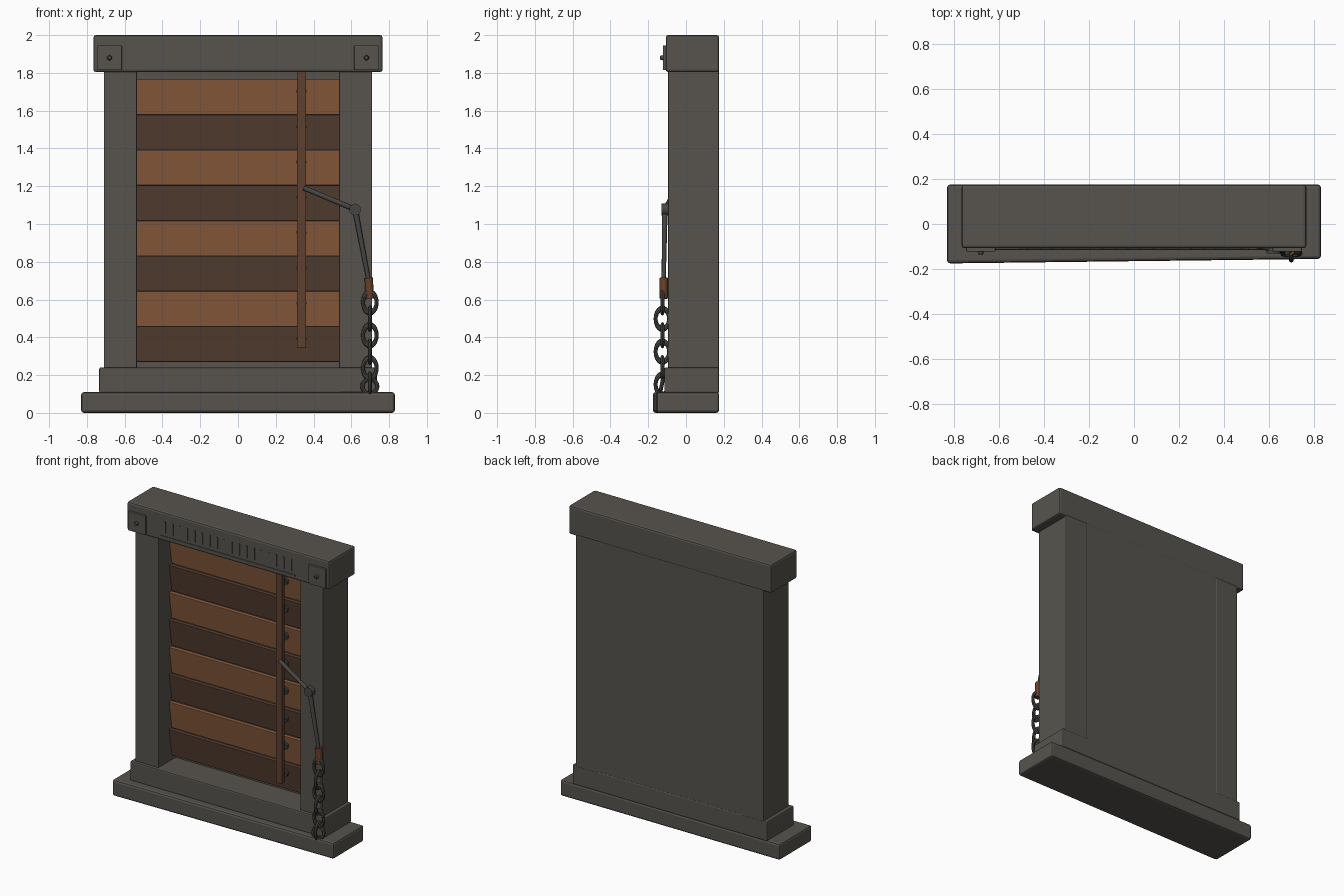
import bpy, bmesh, math
from mathutils import Vector, Matrix

cube = bpy.data.objects.get("Cube")
if cube:
    bpy.data.objects.remove(cube, do_unlink=True)


def material(name, r, g, b):
    m = bpy.data.materials.new(name)
    m.use_nodes = True
    m.diffuse_color = (r, g, b, 1)
    m.node_tree.nodes["Principled BSDF"].inputs["Base Color"].default_value = (r, g, b, 1)
    return m


STONE = material("grey stone", .095, .088, .075)
LIGHT = material("light wood", .26, .107, .048)
DARK = material("dark wood", .092, .05, .03)
BAR = material("bar wood", .11, .05, .028)
GRIP = material("grip wood", .14, .05, .022)
IRON = material("dark iron", .06, .06, .056)


def add(name, bm, mat, smooth=False):
    me = bpy.data.meshes.new(name)
    bm.to_mesh(me)
    bm.free()
    ob = bpy.data.objects.new(name, me)
    bpy.context.collection.objects.link(ob)
    me.materials.append(mat)
    if smooth:
        bpy.ops.object.select_all(action='DESELECT')
        ob.select_set(True)
        bpy.context.view_layer.objects.active = ob
        bpy.ops.object.shade_smooth_by_angle(angle=math.radians(40))
    return ob


def box(name, x, y, z, mat, bevel=0.0, shift=None):
    """Box from three (low, high) ranges; shift can move its corners."""
    bm = bmesh.new()
    bmesh.ops.create_cube(bm, size=1)
    for v in bm.verts:
        v.co = Vector([(lo + hi) / 2 + c * (hi - lo)
                       for c, (lo, hi) in zip(v.co, (x, y, z))])
        if shift:
            shift(v.co)
    ob = add(name, bm, mat)
    if bevel:
        mod = ob.modifiers.new("worn edges", 'BEVEL')
        mod.width = bevel
        mod.segments = 2
    return ob


def rod(name, a, b, r, mat, r2=None, sides=12):
    a, b = Vector(a), Vector(b)
    turn = (b - a).to_track_quat('Z', 'Y').to_matrix().to_4x4()
    bm = bmesh.new()
    bmesh.ops.create_cone(bm, cap_ends=True, segments=sides, radius1=r,
                          radius2=r2 or r, depth=(b - a).length,
                          matrix=Matrix.Translation((a + b) / 2) @ turn)
    return add(name, bm, mat, True)


def skew_sill(co):
    if co.x > 0 and co.y < 0:
        co.y += .02


# Stone frame
BACK = .175
box("sill", (-.83, .83), (-.175, BACK), (0, .11), STONE, .014, skew_sill)
box("plinth", (-.735, .735), (-.115, BACK), (.105, .24), STONE, .008)
box("lintel", (-.765, .765), (-.107, BACK), (1.805, 2), STONE, .012)
box("back_panel", (-.55, .55), (.09, BACK - .003), (.23, 1.82), STONE)
for side, s in (("left", 1), ("right", -1)):
    box(side + "_post", sorted((s * .535, s * .71)), (-.095, BACK), (.23, 1.815), STONE, .006)
    box(side + "_corner_plate", (s * .68 - .065, s * .68 + .065), (-.122, -.1),
        (1.815, 1.945), STONE, .003)
    rod(side + "_plate_bolt", (s * .68, -.115, 1.88), (s * .68, -.137, 1.88), .016, IRON, .01)

# Raised lintel ornament: plain notches over a border line
box("ornament_border", (-.51, .51), (-.111, -.1), (1.83, 1.84), STONE)
for i in range(18):
    x = -.475 + i * .056
    box("ornament_notch", (x - .005, x + .005), (-.111, -.1), (1.86, 1.94), STONE)

# Tilted slats with the upper edge leaning forward
BOTTOM, PITCH, BAR_X = .27, .187, .336


def lean(co):
    if co.z > mid:
        co.y -= .03


for i in range(8):
    z = BOTTOM + i * PITCH
    mid = z + PITCH / 2
    box("slat", (-.537, .537), (.05, .08), (z, z + PITCH), LIGHT if i % 2 else DARK, .003, lean)
    pin_z = z + PITCH * .66
    rod("slat_pin", (BAR_X, -.01, pin_z), (BAR_X, .05, pin_z), .013, IRON)
    rod("slat_pin_head", (BAR_X, .012, pin_z), (BAR_X, .04, pin_z), .027, IRON)

# Control bar and lever
box("control_bar", (BAR_X - .024, BAR_X + .024), (-.04, -.008), (.345, 1.81), BAR, .003)
joint, hand = Vector((.62, -.112, 1.077)), Vector((.69, -.118, .71))
rod("lever_arm", (.35, -.05, 1.19), joint, .013, IRON)
rod("lever_joint", joint + Vector((0, .018, 0)), joint - Vector((0, .018, 0)), .031, IRON, sides=16)
rod("lever_drop", joint, hand, .015, IRON, .011)
rod("lever_grip", hand + Vector((.002, 0, .005)), (.698, -.118, .605), .022, GRIP)

# Hanging chain of alternating oval links
for i in range(6):
    bpy.ops.mesh.primitive_torus_add(
        major_segments=20, minor_segments=8, major_radius=.036, minor_radius=.0105,
        location=(.698, -.125, .585 - i * .087),
        rotation=(math.pi / 2, 0, i % 2 * math.pi / 2))
    link = bpy.context.object
    link.name = "chain_link"
    link.scale.y = 1.5
    link.data.materials.append(IRON)
    bpy.ops.object.shade_smooth_by_angle()

# Last link resting on the sill
bpy.ops.mesh.primitive_torus_add(
    major_segments=20, minor_segments=8, major_radius=.04, minor_radius=.0105,
    location=(.698, -.13, .14), rotation=(math.pi / 2 - .2, 0, 0))
end = bpy.context.object
end.name = "chain_end_link"
end.data.materials.append(IRON)
bpy.ops.object.shade_smooth_by_angle()
